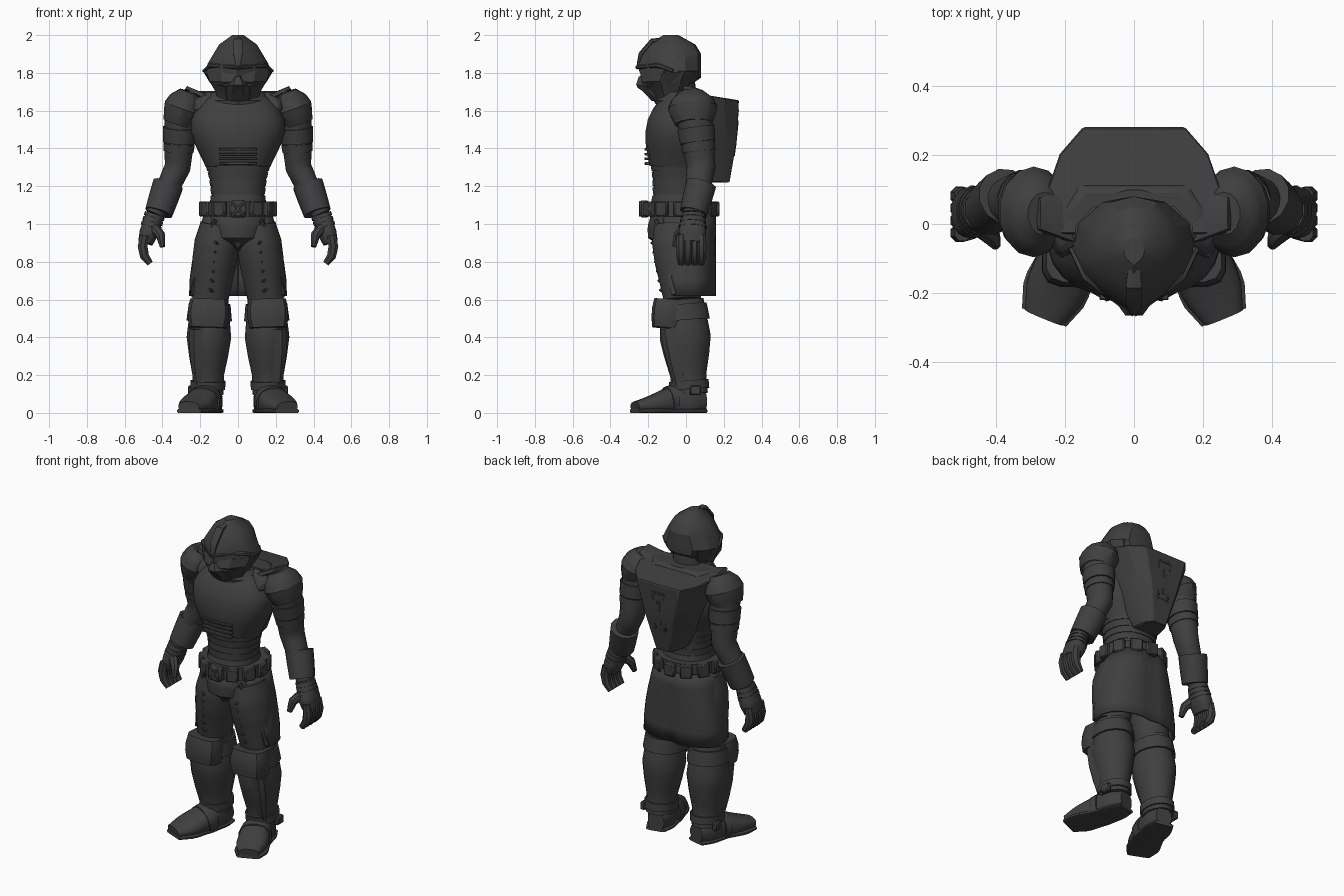
import bpy, math
from mathutils import Vector

if "Cube" in bpy.data.objects:
    bpy.data.objects.remove(bpy.data.objects["Cube"])

grey = (.05, .05, .05, 1)
charcoal = bpy.data.materials.new("charcoal_grey")
charcoal.use_nodes = True
charcoal.diffuse_color = grey
charcoal.node_tree.nodes["Principled BSDF"].inputs["Base Color"].default_value = grey


def finish(part, mirror=False, bevel=0, thickness=0, sharp=35):
    """Colour, shade and mirror a part, with its normals facing out."""
    part.data.materials.append(charcoal)
    bpy.ops.object.select_all(action='DESELECT')
    part.select_set(True)
    bpy.context.view_layer.objects.active = part
    bpy.ops.object.mode_set(mode='EDIT')
    bpy.ops.mesh.select_all(action='SELECT')
    bpy.ops.mesh.normals_make_consistent(inside=False)
    bpy.ops.object.mode_set(mode='OBJECT')
    bpy.ops.object.shade_smooth_by_angle(angle=math.radians(sharp))
    if thickness:
        part.modifiers.new("thickness", 'SOLIDIFY').thickness = thickness
    if bevel:
        part.modifiers.new("bevel", 'BEVEL').width = bevel
    if mirror:
        part.modifiers.new("mirror", 'MIRROR')


def sample(values, t):
    """Read a list of evenly spaced values at a fraction of its length."""
    if len(values) == 1:
        return values[0]
    place = min(max(t, 0), 1) * (len(values) - 1)
    i = min(int(place), len(values) - 2)
    return values[i] + (values[i + 1] - values[i]) * (place - i)


def loft(name, rows, closed=True, **look):
    """Join rows of points into a skin; closed rows are rings with end caps."""
    n = len(rows[0])
    faces = [(r * n + j, r * n + (j + 1) % n, (r + 1) * n + (j + 1) % n, (r + 1) * n + j)
             for r in range(len(rows) - 1) for j in range(n if closed else n - 1)]
    if closed:
        last = (len(rows) - 1) * n
        faces += [tuple(reversed(range(n))), tuple(range(last, last + n))]
    mesh = bpy.data.meshes.new(name)
    mesh.from_pydata([tuple(point) for row in rows for point in row], [], faces)
    part = bpy.data.objects.new(name, mesh)
    bpy.context.collection.objects.link(part)
    finish(part, **look)


def power(value, exponent):
    return math.copysign(abs(value) ** exponent, value)


def tube(name, path, radii, depth=(1,), span=(0, 1), grow=1, steps=12, sides=16,
         boxy=1, floor=-1, **look):
    """Sweep ovals along a path; span and grow make a band that fits over a limb."""
    path = [Vector(point) for point in path]
    rows = []
    for step in range(steps + 1):
        t = sample(span, step / steps)
        along = (sample(path, t + .05) - sample(path, t - .05)).normalized()
        across = (Vector((1, 0, 0)) - along * along.x).normalized()
        out = along.cross(across)
        radius = sample(radii, t) * grow
        row = []
        for side in range(sides):
            angle = math.tau * (side + .5) / sides
            point = (sample(path, t) + across * power(math.cos(angle), boxy) * radius
                     + out * power(math.sin(angle), boxy) * radius * sample(depth, t))
            point.z = max(point.z, floor)
            row.append(point)
        rows.append(row)
    loft(name, rows, **look)


def stack(name, outline, heights, widths, fronts, backs, slopes=(0,), steps=6, **look):
    """Stack a mirrored half outline, with a width, front and back at each level."""
    outline = outline + [(-x, y) for x, y in reversed(outline) if x > 0]
    rows = []
    for step in range(steps + 1):
        t = step / steps
        front, back = sample(fronts, t), sample(backs, t)
        rows.append([(x * sample(widths, t), (front + back + y * (back - front)) / 2,
                      sample(heights, t) + y * sample(slopes, t)) for x, y in outline])
    loft(name, rows, **look)


def block(name, place, size, tilt=0, turn=0, **look):
    """Bevelled box, tilted about y and turned about z."""
    bpy.ops.mesh.primitive_cube_add(size=1, location=place, rotation=(0, tilt, turn))
    part = bpy.context.object
    part.name, part.scale = name, size
    bpy.ops.object.transform_apply(location=True, rotation=True, scale=True)
    finish(part, bevel=min(size) / 5, **look)


# Joints of the left side
shoulder, elbow, wrist, knuckles = (.3, .04, 1.6), (.32, .08, 1.3), (.44, .04, 1.05), (.49, .03, .9)
hip, knee, ankle = (.1, -.04, 1), (.15, -.02, .6), (.16, .02, .1)
heel, instep, toe = (.14, .1, .06), (.18, -.08, .06), (.26, -.27, .03)

# Helmet with a pointed front and a recessed eye line
stack("helmet", [(0, -1), (.5, -.7), (.9, -.3), (1, 0), (.9, .5), (.5, .9), (0, 1)],
      heights=(1.7, 2), widths=(.11, .15, .18, .16, .13, .1, .03),
      fronts=(-.17, -.26, -.24, -.26, -.24, -.2, -.12),
      backs=(.03, .08, .08, .08, .08, .05, -.04), slopes=(.04, .01, 0, 0), sharp=28)
tube("helmet_crest", [(0, -.26, 1.82), (0, -.24, 1.9), (0, -.18, 1.97), (0, -.06, 1.99)],
     radii=(.01, .025, .025, .01), depth=(.5,), steps=6, sides=8, boxy=.6)
tube("brow_ridge", [(0, -.26, 1.83), (.14, -.15, 1.84), (.18, -.07, 1.81)],
     radii=(.01, .013, .01), sides=6, mirror=True)

# Solid jaw with a ribbed mouth guard
stack("jaw", [(0, -1), (.55, -.75), (1, -.2), (1, .6), (.7, 1)], heights=(1.65, 1.81),
      widths=(.1, .12, .15, .17), fronts=(-.16, -.2, -.25, -.23), backs=(-.04, 0, .03, .05),
      slopes=(.015, 0), sharp=25)
stack("mouth_guard", [(.35, -1), (.8, -.5), (1, .6), (.8, 1)], heights=(1.65, 1.78),
      widths=(.07, .08, .07, .03), fronts=(-.18, -.22, -.265, -.25), backs=(-.09,), sharp=25)
for x in (.02, .05):
    tube("mouth_rib", [(x, x - .25, 1.75), (x, x / 2 - .18, 1.66)], radii=(.008,),
         steps=2, sides=6, mirror=True)
tube("neck", [(0, -.04, 1.6), (0, -.05, 1.75)], radii=(.1,))

# Chest armour, collar and vent
chest = dict(path=[(0, -.05, 1.3), (0, -.03, 1.67)],
             radii=(.17, .2, .23, .25, .25, .22, .16), depth=(.85, .7, .6), sides=24, boxy=.85)
tube("chest_plate", **chest)
tube("collar", [(0, -.02, 1.61), (0, -.02, 1.7)], radii=(.16, .17, .14), depth=(.85,), sides=20)
for row in range(4):
    block("vent_slat", (0, -.205, 1.32 + row / 40), (.2, .03, .014))

# Ribbed abdomen and pelvis
abdomen = dict(path=[(0, -.04, 1.08), (0, -.04, 1.32)], radii=(.15, .14, .15, .17),
               depth=(1, .85), sides=20, boxy=.9)
tube("abdomen", **abdomen)
for fold in range(6):
    tube("abdomen_fold", **abdomen, span=(fold / 6, (fold + .8) / 6), grow=1.03, steps=2)
tube("pelvis", [(0, -.03, 1.06), (0, -.03, .86)], radii=(.17, .17, .15, .05), depth=(.9, 1.3))
stack("groin_guard", [(0, -1), (.6, -.85), (1, .6), (0, 1)], heights=(.87, 1.05),
      widths=(.01, .05, .08, .08), fronts=(-.15, -.18, -.195, -.19), backs=(-.08,))

# Backpack, its raised shoulder flaps and rear vent
stack("backpack", [(.55, 1), (.8, .5), (1, -.5), (1, -1)], heights=(1.22, 1.68),
      widths=(.08, .27), fronts=(.09, -.03), backs=(.23, .27, .28), slopes=(0, 0, -.025),
      bevel=.005, sharp=20)
stack("shoulder_yoke", [(.7, 1), (1, 0), (.8, -1)], heights=(1.6, 1.7), widths=(.28, .27, .2),
      fronts=(-.1, -.08, -.04), backs=(.15, .13, .1), steps=2, bevel=.01, sharp=20)
tube("shoulder_flap", [(.17, .02, 1.66), (.275, .03, 1.715)], radii=(.02, .012),
     depth=(4,), sides=8, boxy=.6, mirror=True)
tube("vent_rail", [(.035, .25, 1.36), (.04, .27, 1.6)], radii=(.01,), sides=8, mirror=True)
tube("vent_bar", [(0, .25, 1.4), (0, .265, 1.55)], radii=(.015,), sides=8, boxy=.6)
for z in (1.37, 1.6):
    block("vent_end", (0, z / 10 + .11, z), (.08, .02, .014))

# Belt with a crossed buckle and pouches all round
belt_radius, belt_y, belt_z = .19, -.03, 1.08
tube("belt", [(0, belt_y, belt_z - .04), (0, belt_y, belt_z + .04)],
     radii=(belt_radius,), depth=(.93,), sides=24)
block("buckle", (0, -.22, belt_z), (.09, .05, .09))
for side in (-1, 1):
    block("buckle_cross", (0, -.242, belt_z), (.014, .012, .1), tilt=side * .7)
for step in range(12):
    angle = math.tau * step / 12
    if math.sin(angle) > -.95:
        block("belt_pouch", (belt_radius * math.cos(angle), belt_y + belt_radius * math.sin(angle),
                             belt_z), (.07, .035, .08), turn=angle + math.pi / 2)

# Skirt, open at the front and creased behind
rows, columns = [], 14
for level in range(6):
    t = level / 5
    width, front = .18 + .08 * math.sin(t * math.pi / 2), -.85 + .5 * t
    row = []
    for column in range(columns):
        angle = front + (math.pi / 2 - front) * column / (columns - 1)
        row.append(Vector((width * max(math.cos(angle), 0) ** .85,
                           .16 * power(math.sin(angle), .8), 1.06 - .44 * t)))
    row[-1].y -= .012
    row[-1].x = 0
    rows.append(row)
loft("skirt", rows, closed=False, thickness=.014, mirror=True)

# Thighs with padded ribs and side trim
tube("thigh", [hip, knee], radii=(.1, .12, .12, .11, .1), depth=(1.3, 1), mirror=True)
for rib in range(6):
    centre = Vector((.115, -.17, .9)) + Vector((.006, .009, -.05)) * rib
    inward, outward = Vector((-.06, .03, -.012)), Vector((.06, .03, .012))
    tube("thigh_rib", [centre + inward, centre, centre + outward], radii=(.01,), depth=(1.8,),
         steps=4, sides=8, mirror=True)
tube("thigh_trim", [(.12, -.16, 1.02), (.2, -.1, .87), (.24, -.05, .63)], radii=(.012,),
     depth=(1, 2.5), sides=8, mirror=True)

# Greaves, shin plates and knee armour
greave = dict(path=[knee, ankle], radii=(.1, .11, .12, .105, .085, .085), depth=(1.15,),
              mirror=True)
tube("greave", **greave, steps=10)
tube("knee_band", **greave, span=(.05, .22), grow=1.1)
tube("knee_pad", [(.155, -.09, .6), (.16, -.1, .45)], radii=(.1, .11, .11, .1),
     depth=(.8,), steps=6, sides=12, boxy=.55, mirror=True)
tube("shin_plate", [(.2, -.08, .45), (.2, -.03, .15)], radii=(.06, .06, .05, .035),
     steps=6, sides=8, boxy=.6, mirror=True)

# Boots turned outward, with soles and ankle straps
boot = dict(path=[heel, instep, toe], radii=(.05, .08, .08, .09, .09, .06),
            depth=(1, 1.15, 1.1, .75, .5, .5), floor=0, mirror=True)
tube("boot", **boot, boxy=.8)
tube("sole", [(x, y, .01) for x, y, z in (heel, instep, toe)],
     radii=(.06, .085, .085, .09, .1, .07), depth=(.2,), floor=0, boxy=.7, mirror=True)
tube("instep_strap", **boot, span=(.42, .55), grow=1.12, steps=2)
tube("ankle_strap", **greave, span=(.86, .95), grow=1.1, steps=2)
block("ankle_clasp", (.25, .05, .12), (.03, .06, .05), mirror=True)

# Arms with shoulder pads and sleeve bands
arm = dict(path=[shoulder, elbow, wrist], radii=(.09, .08, .07, .06, .05), depth=(1.1,), mirror=True)
tube("arm", **arm)
tube("shoulder_pad", [(.26, .03, 1.7), (.32, .04, 1.53)], radii=(.05, .09, .105, .095, .08),
     depth=(1.25,), sides=14, sharp=30, mirror=True)
tube("sleeve_band", **arm, span=(.15, .28), grow=1.1, steps=3)
tube("sleeve_cuff", **arm, span=(.29, .36), grow=1.07, steps=3)

# Gauntlets and wrist bands
tube("gauntlet", [(.37, .08, 1.21), (.42, .04, 1.06)], radii=(.083, .08, .075),
     steps=4, sides=12, mirror=True)
hand = dict(path=[wrist, knuckles], radii=(.05, .05, .05, .04), depth=(1.1, 1.4, 1.6), mirror=True)
tube("palm", **hand, boxy=.8)
for band in range(3):
    tube("wrist_band", **hand, span=(band / 6, (band + .7) / 6), grow=1.12, steps=2)

# Curled fingers and thumb
for finger in range(4):
    y = .036 * finger - .026
    tube("finger", [(.495, y, .94), (.505, y, .88), (.495, y, .83), (.465, y, .79)],
         radii=(.025, .028, .026, .018), steps=6, sides=8, mirror=True)
tube("thumb", [(.455, 0, .99), (.41, -.04, .94), (.4, -.06, .88)], radii=(.03, .026, .015),
     steps=6, sides=8, mirror=True)
